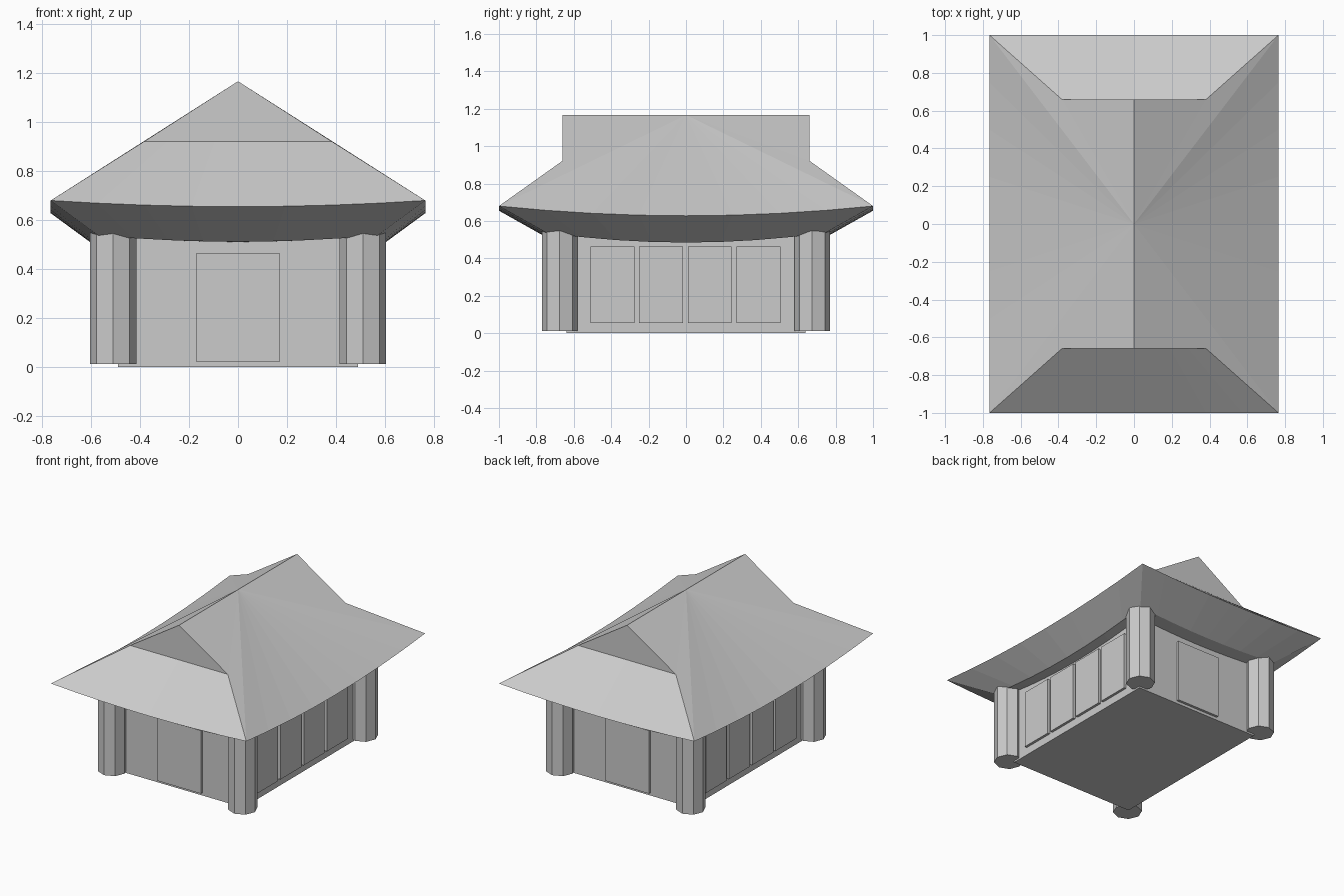
import bpy, bmesh, math

if "Cube" in bpy.data.objects:
    bpy.data.objects.remove(bpy.data.objects["Cube"])


def box(name, lo, hi):
    bm = bmesh.new()
    bmesh.ops.create_cube(bm, size=1)
    for v in bm.verts:
        v.co = [(a + b) / 2 + c * (b - a) for a, b, c in zip(lo, hi, v.co)]
    return finish(name, bm)


def finish(name, bm):
    bmesh.ops.recalc_face_normals(bm, faces=bm.faces)
    me = bpy.data.meshes.new(name)
    bm.to_mesh(me)
    bm.free()
    ob = bpy.data.objects.new(name, me)
    bpy.context.collection.objects.link(ob)
    return ob


# walls
WX, WY = 0.49, 0.64
box("walls", (-WX, -WY, 0), (WX, WY, 0.53))

# raised doors front and back, four raised window panels on each side
T = 0.018
for s, side in ((-1, "front"), (1, "back")):
    y0, y1 = sorted((s * (WY - 0.01), s * (WY + T)))
    box(side + "_door", (-0.17, y0, 0.02), (0.17, y1, 0.465))
for s, side in ((-1, "left"), (1, "right")):
    x0, x1 = sorted((s * (WX - 0.01), s * (WX + T)))
    for i in range(4):
        y = -0.51 + i * 0.26
        box(f"{side}_window_{i + 1}", (x0, y, 0.055), (x1, y + 0.234, 0.465))

# octagonal corner columns
for sx in (-1, 1):
    for sy in (-1, 1):
        bpy.ops.mesh.primitive_cylinder_add(vertices=8, radius=0.095, depth=0.535,
                                            location=(sx * 0.51, sy * 0.675, 0.2795))
        bpy.context.object.name = "corner_column"

# hip-and-gable roof with eaves sagging between the corners
EX, EY, EZ = 0.765, 1.0, 0.68
HX, HY, HZ, TOP = 0.382, 0.66, 0.922, 1.167
N = 8
ts = [-1 + 2 * i / N for i in range(N + 1)]
sag_end, sag_side = 0.025, 0.052

bm = bmesh.new()


def face(*pts):
    bm.faces.new([bm.verts.new(p) for p in pts])


def inner(p):
    return (p[0] * 0.745, p[1] * 0.745, p[2] - 0.143)


ring = []
for s in (-1, 1):
    end = [(EX * t, s * EY, EZ - sag_end * (1 - t * t)) for t in ts]
    side = [(s * EX, EY * t, EZ - sag_side * (1 - t * t)) for t in ts]
    hip = [(HX * t, s * HY, HZ) for t in ts]
    # end slope and gable
    for i in range(N):
        face(end[i], end[i + 1], hip[i + 1], hip[i])
    face(*hip, (0, s * HY, TOP))
    # long slope fanned from the middle of the ridge
    rim = [(0, -HY, TOP), (s * HX, -HY, HZ)] + side + [(s * HX, HY, HZ), (0, HY, TOP)]
    for a, b in zip(rim[1:-2], rim[2:-1]):
        face((0, 0, TOP), a, b)
    for e in (0, -1):
        face((0, 0, TOP), rim[e], rim[1 if e == 0 else -2])
    # sloped underside and soffit
    for edge in (end, side):
        for a, b in zip(edge, edge[1:]):
            face(a, b, inner(b), inner(a))
            face(inner(a), inner(b), (0, 0, 0.505))
bmesh.ops.remove_doubles(bm, verts=bm.verts, dist=0.0005)
finish("roof", bm)
